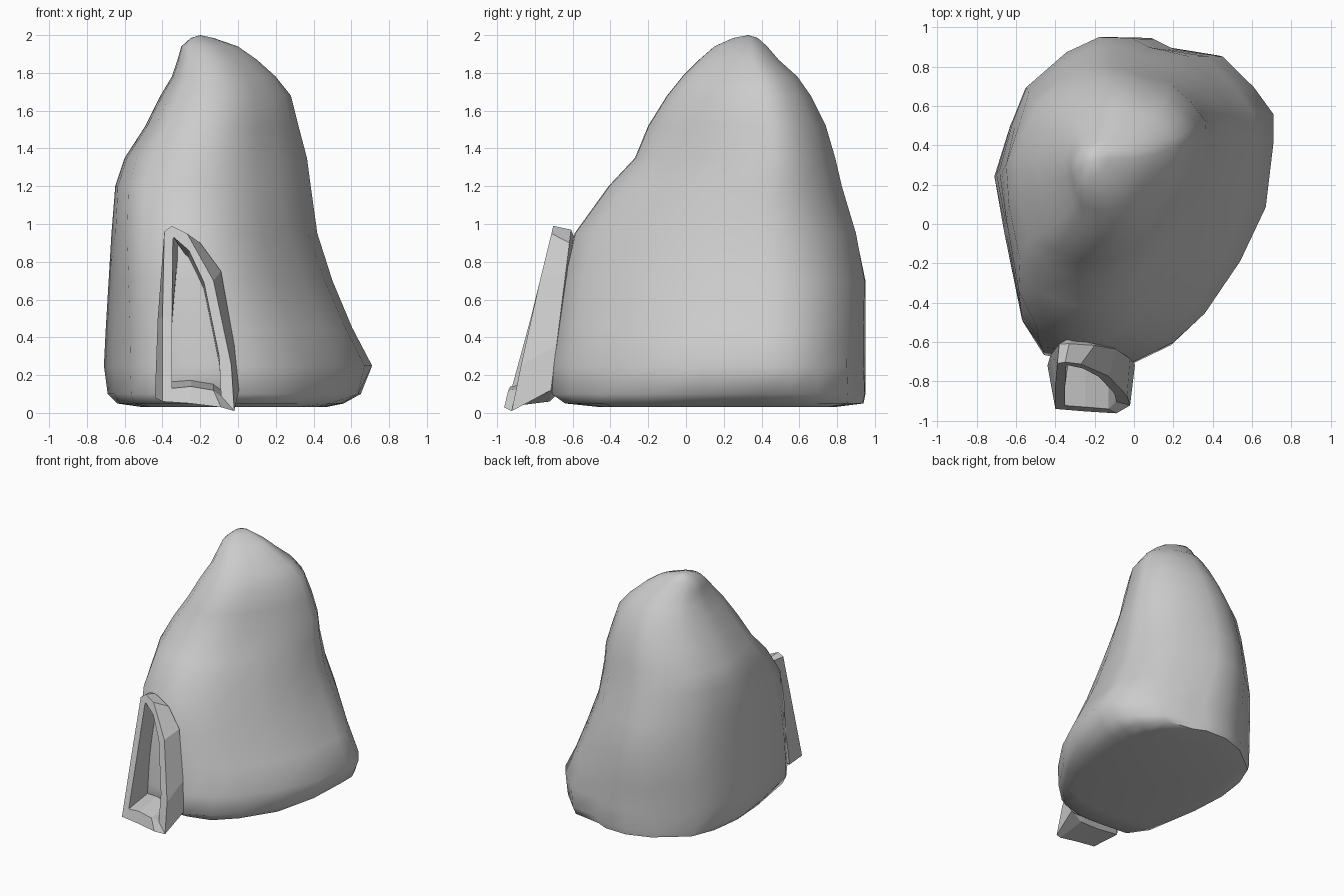
import bpy, bmesh

if "Cube" in bpy.data.objects:
    bpy.data.objects.remove(bpy.data.objects["Cube"])

def make_object(name, bm, angle):
    bmesh.ops.recalc_face_normals(bm, faces=bm.faces)
    me = bpy.data.meshes.new(name)
    bm.to_mesh(me)
    bm.free()
    ob = bpy.data.objects.new(name, me)
    bpy.context.collection.objects.link(ob)
    bpy.ops.object.select_all(action='DESELECT')
    ob.select_set(True)
    bpy.context.view_layer.objects.active = ob
    if angle:
        bpy.ops.object.shade_smooth_by_angle(angle=angle)
    return ob

def bridge(bm, a, b):
    n = len(a)
    for i in range(n):
        bm.faces.new((a[i], a[(i + 1) % n], b[(i + 1) % n], b[i]))

def normalise(pts):
    xs, ys = zip(*pts)
    return [((x - min(xs)) / (max(xs) - min(xs)), (y - min(ys)) / (max(ys) - min(ys)))
            for x, y in pts]

# Lumpy hut body: a ground outline morphing into a shoulder outline
plan = [(0.1, .95), (-.1, .96), (-.3, .88), (-.55, .69), (-.63, .5), (-.71, .24),
        (-.66, -.05), (-.57, -.5), (-.46, -.67), (-.2, -.72), (0, -.72), (.2, -.62),
        (.36, -.47), (.54, -.2), (.67, .08), (.71, .42), (.71, .56), (.61, .7),
        (.45, .86), (.2, .9)]
ground = normalise(plan)
upper = normalise([(.55, 1), (.42, .98), (.3, .93), (.17, .84), (.08, .72), (.02, .58),
                   (0, .42), (.04, .26), (.13, .1), (.27, 0), (.42, .01), (.56, .09),
                   (.68, .22), (.8, .37), (.92, .52), (1, .65), (.99, .73), (.92, .82),
                   (.80, .91), (.68, .97)])
# z, left, right, front, back
levels = [(.03, -.5, .46, -.45, .78), (.05, -.64, .56, -.64, .94), (.1, -.69, .65, -.71, .95),
          (.25, -.71, .71, -.70, .95), (.45, -.70, .605, -.675, .95), (.7, -.685, .50, -.645, .95),
          (.95, -.67, .42, -.59, .90), (1.2, -.65, .385, -.41, .825), (1.35, -.60, .365, -.27, .79),
          (1.52, -.49, .32, -.20, .74), (1.68, -.41, .28, -.10, .66), (1.78, -.35, .2, -.02, .59),
          (1.87, -.32, .1, .07, .49), (1.94, -.30, 0, .15, .43), (1.985, -.25, -.13, .25, .38)]
bm = bmesh.new()
rings = []
for z, l, r, f, b in levels:
    t = min(.4, max(0, (z - .5) / 1.6))
    pts = normalise([(g[0] * (1 - t) + u[0] * t, g[1] * (1 - t) + u[1] * t)
                     for g, u in zip(ground, upper)])
    pts = [(l + (r - l) * u, f + (b - f) * v) for u, v in pts]
    if z < .2:      # the foot keeps its corners while it tucks under
        pts = [(.4 * x + .6 * max(l, min(r, px)), .4 * y + .6 * max(f, min(b, py)))
               for (x, y), (px, py) in zip(pts, plan)]
    rings.append([bm.verts.new((x, y, z)) for x, y in pts])
for a, b in zip(rings, rings[1:]):
    bridge(bm, a, b)
bm.faces.new(rings[0])
tip = bm.verts.new((-.2, .33, 2.0))
top = rings[-1]
for i in range(len(top)):
    bm.faces.new((top[i], top[(i + 1) % len(top)], tip))
make_object("hut_body", bm, 1.0)

# Leaning door frame: four loops (outer back, outer front, inner front, inner back)
outer = [(-.40, .06), (-.40, .5), (-.39, .96), (-.35, .99), (-.27, .95), (-.13, .70), (-.035, .25),
         (-.02, .01), (-.09, .03), (-.25, .05)]
outer_back = [(-.44, .08), (-.425, .5), (-.38, .965), (-.33, .97), (-.20, .90), (-.09, .75),
              (-.02, .36), (.005, .12), (-.09, .06), (-.25, .06)]
inner = [(-.35, .13), (-.35, .5), (-.345, .92), (-.34, .93), (-.26, .86), (-.18, .69), (-.10, .3),
         (-.09, .09), (-.13, .12), (-.25, .14)]
inner_back = [(x + (.03 if z > .9 else 0), z + (.04 if z < .2 else -.05)) for x, z in inner]
bm = bmesh.new()
loops = []
for pts, y0, slope in ((outer_back, -.73, .125), (outer, -.945, .245),
                       (inner, -.945, .245), (inner_back, -.66, .10)):
    loops.append([bm.verts.new((x, y0 + slope * z, z)) for x, z in pts])
# sill bulges forward, right foot sits slightly back
for loop in loops[1:3]:
    for i, dy in ((0, -.01), (9, -.02), (8, -.025), (7, .02), (6, .01)):
        loop[i].co.y += dy
for i in range(4):
    bridge(bm, loops[i], loops[(i + 1) % 4])
make_object("door_frame", bm, 0)
